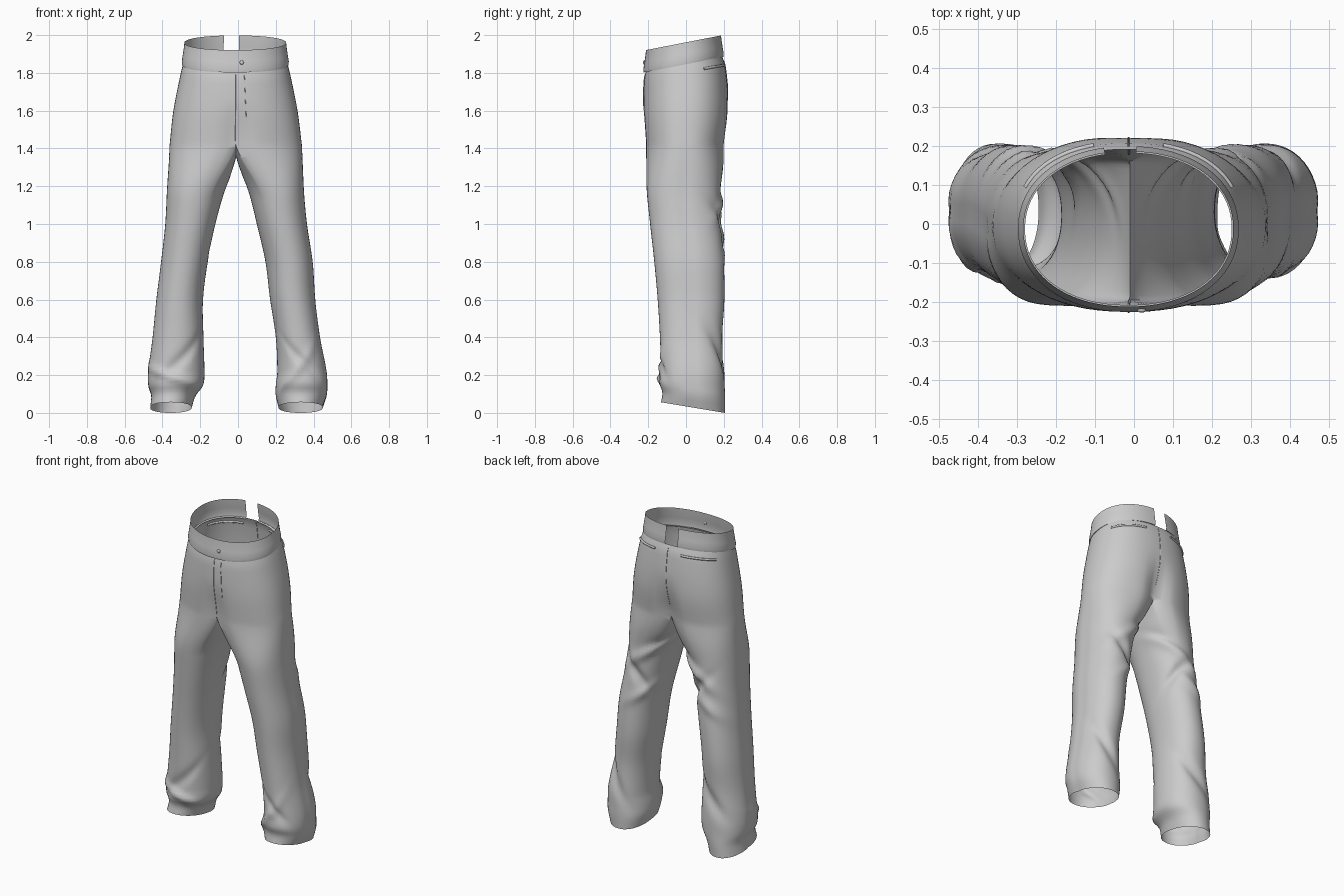
import bpy, bmesh
from math import sin, cos, pi, exp, radians, copysign
from mathutils import Vector

cube = bpy.data.objects.get("Cube")
if cube:
    bpy.data.objects.remove(cube)

HALF = 32            # segments around half of the hips
SPLIT = 1.42         # height where the hips divide into legs
CENTRE = -0.01       # x of the centre seam

cloth = bpy.data.materials.new("grey cloth")
cloth.use_nodes = True
GREY = (0.6, 0.6, 0.6, 1)
cloth.diffuse_color = GREY
cloth.node_tree.nodes["Principled BSDF"].inputs["Base Color"].default_value = GREY

# height, right edge, left edge, front, back
HIPS = [(1.85, -.29, .262, -.212, .192), (1.8, -.303, .275, -.222, .208),
        (1.6, -.342, .315, -.226, .226), (1.42, -.362, .338, -.217, .208)]
# height, right outer, right inner, left inner, left outer, front, back
LEGS = [(1.42, -.362, -.01, -.01, .338, -.217, .208),
        (1.2, -.378, -.065, .05, .35, -.21, .182),
        (1.0, -.388, -.12, .10, .368, -.19, .185),
        (.8, -.41, -.16, .145, .398, -.168, .2),
        (.6, -.435, -.185, .17, .412, -.15, .203),
        (.4, -.455, -.183, .2, .437, -.138, .192),
        (.22, -.478, -.178, .208, .472, -.134, .203),
        (.15, -.478, -.185, .2, .476, -.14, .205),
        (.1, -.462, -.225, .2, .472, -.125, .207),
        (.04, -.467, -.245, .215, .45, -.132, .206)]
# side, angle from the outer seam, height, slope, thickness, spread, depth
FOLDS = [(-1, 110, 1.13, .12, .04, .8, .022), (-1, 120, 1.0, -.13, .035, .7, -.025),
         (-1, 80, .92, .1, .04, .6, .014), (-1, 100, .36, .15, .05, .7, -.02),
         (1, 110, 1.15, .12, .04, .8, .02), (1, 95, 1.0, -.13, .035, .7, -.022),
         (1, 120, .88, .1, .04, .6, .014), (1, 70, .32, -.18, .05, .7, -.02),
         (-1, -80, .19, .05, .022, 1., .018), (-1, -95, .27, -.15, .04, .7, -.016),
         (1, -110, .2, .16, .035, .8, .016), (1, -90, .28, -.15, .03, .6, -.014),
         (-1, 140, 1.25, .15, .04, .6, -.015), (1, 140, 1.27, .15, .04, .6, -.015)]


def sample(table, z):
    """Smoothly interpolate a table whose first column falls."""
    n = len(table)
    i = next((k for k in range(n - 1) if z >= table[k + 1][0]), n - 2)
    t = (table[i][0] - z) / (table[i][0] - table[i + 1][0])
    p, a, b, q = (table[min(max(k, 0), n - 1)] for k in (i - 1, i, i + 1, i + 2))
    out = []
    for c in range(1, len(a)):
        ma = (b[c] - p[c]) / (p[0] - b[0]) * (a[0] - b[0])
        mb = (q[c] - a[c]) / (a[0] - q[0]) * (a[0] - b[0])
        out.append((2*t**3 - 3*t*t + 1) * a[c] + (t**3 - 2*t*t + t) * ma
                   + (3*t*t - 2*t**3) * b[c] + (t**3 - t*t) * mb)
    return out


def oval(ang, x0, x1, y0, y1, power=2.3):
    """Point on a rounded oval that fills the given box."""
    c, s = (copysign(abs(v) ** (2 / power), v) for v in (cos(ang), sin(ang)))
    return Vector(((x0 + x1 + (x1 - x0) * c) / 2, (y0 + y1 + (y1 - y0) * s) / 2, 0))


def smooth(t):
    t = min(max(t, 0), 1)
    return t * t * (3 - 2 * t)


def hip_point(ang, z):
    p = oval(ang, *sample(HIPS, z))
    # cleft between the legs, and the tilt of the waist
    cleft = smooth((1.7 - z) / .28) * exp(-((p.x - CENTRE) / .06) ** 2)
    p.y *= 1 - (.22 if p.y > 0 else .1) * cleft
    p.z = z + .18 * p.y * smooth((z - 1.5) / .3)
    return p


def bridge(bm, a, b):
    for i in range(len(a)):
        j = (i + 1) % len(a)
        bm.faces.new((a[i], a[j], b[j], b[i]))


def finish(bm, name, sharp=50):
    bmesh.ops.recalc_face_normals(bm, faces=bm.faces)
    mesh = bpy.data.meshes.new(name)
    bm.to_mesh(mesh)
    bm.free()
    mesh.materials.append(cloth)
    ob = bpy.data.objects.new(name, mesh)
    bpy.context.collection.objects.link(ob)
    bpy.ops.object.select_all(action='DESELECT')
    ob.select_set(True)
    bpy.context.view_layer.objects.active = ob
    bpy.ops.object.shade_smooth_by_angle(angle=radians(sharp))
    return ob


# Hips: stacked rings from the waist to the crotch
bm = bmesh.new()
ring = None
for k in range(19):
    z = 1.85 + (SPLIT - 1.85) * k / 18
    new = [bm.verts.new(hip_point(-pi / 2 + pi * i / HALF, z)) for i in range(2 * HALF)]
    if ring:
        bridge(bm, ring, new)
    ring = new

# Crotch seam: a sagging strip from back to front
front, back = ring[0], ring[HALF]
seam = []
for i in range(1, HALF):
    t = i / HALF
    p = back.co.lerp(front.co, t)
    p.x = CENTRE
    p.z -= .065 * sin(pi * t) ** .7
    seam.append(bm.verts.new(p))

# Legs: each starts from half of the hip ring plus the seam
for side in (1, -1):
    outer = ring[:HALF + 1] if side > 0 else [ring[-i % (2 * HALF)] for i in range(HALF + 1)]
    prev = outer + seam
    top = [v.co.copy() for v in prev]
    for k in range(1, 81):
        z = SPLIT + (.04 - SPLIT) * k / 80
        ro, ri, li, lo, yf, yb = sample(LEGS, z)
        box = (li, lo, yf, yb) if side > 0 else (ri, ro, yf, yb)
        mid = Vector(((box[0] + box[1]) / 2, (yf + yb) / 2, z))
        blend = smooth((SPLIT - z) / .3)
        new = []
        for i, start in enumerate(top):
            u = i / HALF
            ang = radians(-120 + 240 * u) if u <= 1 else radians(120 + 120 * (u - 1))
            p = oval(ang, *box, power=2.15)
            p.z = z
            first = Vector((start.x + (box[0] - CENTRE) * (1 if u > 1 else .5),
                            start.y, start.z - SPLIT + z))
            if u <= 1:
                first.x = start.x + (box[0] - CENTRE) * (1 - abs(2 * u - 1)) * .2 \
                    + (box[0] - CENTRE) * abs(2 * u - 1)
            p = first.lerp(p, blend)
            # cloth folds and side seam
            push = -.005 * exp(-((u - .5) * HALF) ** 2)
            for s, a, fz, slope, w, spread, depth in FOLDS:
                if s == side:
                    d = (ang - radians(a) + pi) % (2 * pi) - pi
                    push += depth * exp(-((z - fz - slope * d) / w) ** 2 - (d / spread) ** 2)
            away = p - mid
            away.z = 0
            p += away.normalized() * push * blend
            # hem rises at the front
            p.z -= .165 * p.y * exp(-(z - .04) / .12)
            new.append(bm.verts.new(p))
        bridge(bm, prev, new)
        prev = new
low = min(v.co.z for v in bm.verts)
for v in bm.verts:
    v.co.z -= low * smooth((.3 - v.co.z) / .3)
finish(bm, "trousers")

# Waistband: tilted strip, open at the back
bm = bmesh.new()
GAP, MIDDLE = .13, pi / 2 + .07
LAYERS = [(1.846, -.004), (1.846, .012), (1.862, .014), (1.9, .008), (1.94, .002), (1.962, 0)]
rows = []
for h, out in LAYERS:
    row = []
    for i in range(73):
        a = MIDDLE + GAP + (2 * pi - 2 * GAP) * i / 72
        p = oval(a, -.284 - out, .255 + out, -.212 - out, .186 + out, 2.15)
        p.z = h + .195 * p.y
        row.append(bm.verts.new(p))
    rows.append(row)
for a, b in zip(rows, rows[1:]):
    for i in range(72):
        bm.faces.new((a[i], a[i + 1], b[i + 1], b[i]))
finish(bm, "waistband")


def stitch(name, points, radius):
    """Thin raised seam along a path."""
    curve = bpy.data.curves.new(name, 'CURVE')
    curve.dimensions = '3D'
    curve.bevel_depth = radius
    curve.bevel_resolution = 1
    curve.use_fill_caps = True
    line = curve.splines.new('POLY')
    line.points.add(len(points) - 1)
    for q, p in zip(line.points, points):
        q.co = (*p, 1)
    curve.materials.append(cloth)
    bpy.context.collection.objects.link(bpy.data.objects.new(name, curve))


# Fly seams, back seam and back pocket welts
def down(ang, a, b):
    return [hip_point(ang, a + (b - a) * i / 12) for i in range(13)]


stitch("fly_seam", down(-pi / 2, 1.83, 1.44), .003)
stitch("fly_stitching", down(-pi / 2 + .13, 1.83, 1.56), .0015)
stitch("back_seam", down(pi / 2, 1.83, 1.5), .0025)
for name, start in (("left_pocket_welt", 25), ("right_pocket_welt", 105)):
    stitch(name, [hip_point(radians(start + 5 * i), 1.805) for i in range(11)], .007)

# Waist button
bm = bmesh.new()
bmesh.ops.create_uvsphere(bm, u_segments=12, v_segments=8, radius=.011)
for v in bm.verts:
    v.co.y *= .5
    v.co += Vector((.02, -.222, 1.855))
finish(bm, "button")
